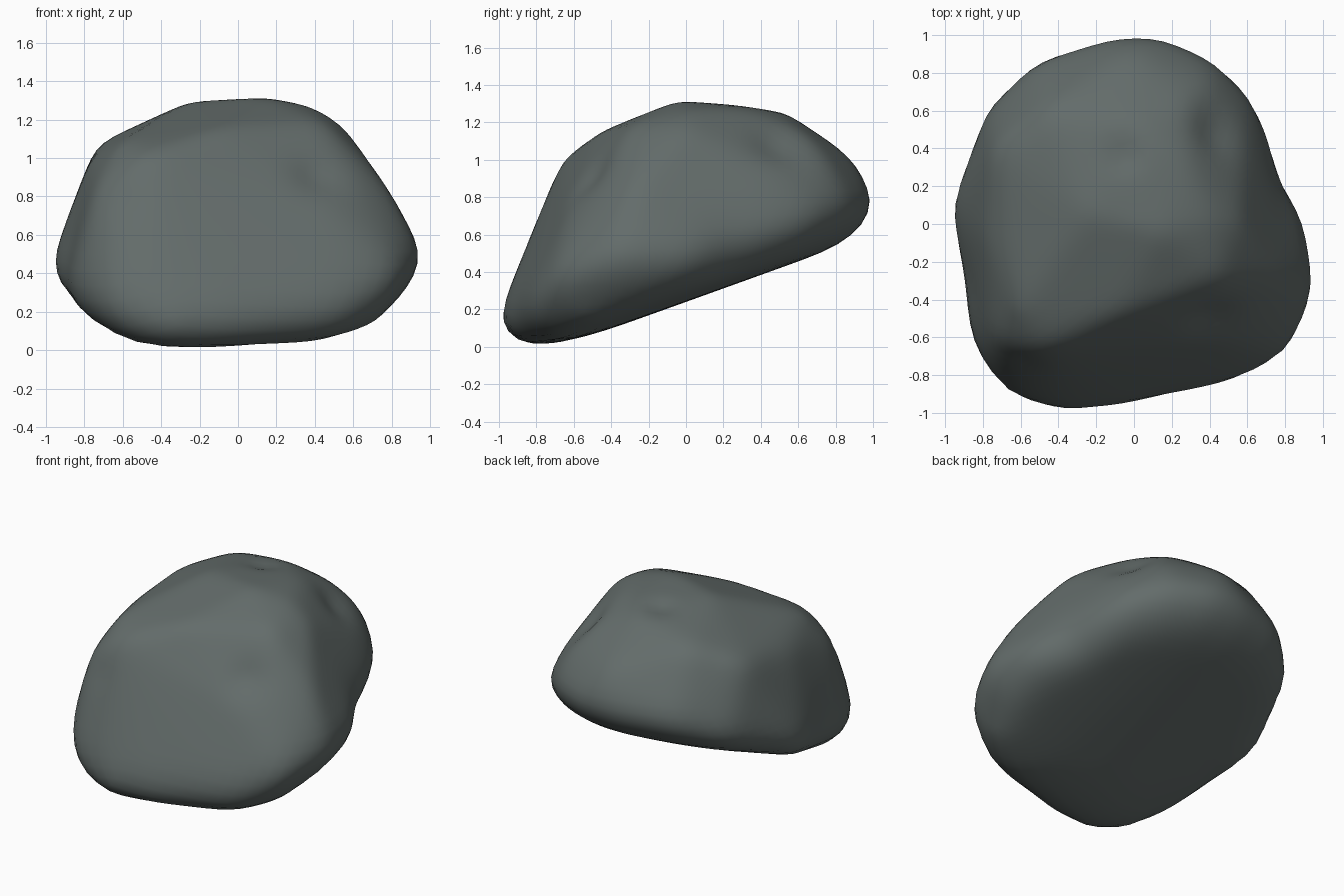
import bpy, bmesh, math
from mathutils import Vector
from mathutils.bvhtree import BVHTree

default_cube = bpy.data.objects.get("Cube")
if default_cube:
    bpy.data.objects.remove(default_cube, do_unlink=True)


def underside(x, y):
    """Height of the sloping, slightly bowed underside."""
    return max(0, 0.245 + 0.36 * y + 0.1 * x * x)


# Widest belt, clockwise from the +x side
belt = [(.92, 0, .5), (.97, -.35, .5), (.83, -.69, .4), (.56, -.84, .25), (-.05, -.97, .18),
        (-.4, -1, .17), (-.68, -.92, .24), (-.87, -.63, .33), (-.97, .1, .45),
        (-.78, .63, .63), (-.5, .89, .75), (-.12, 1, .77), (.15, 1, .77),
        (.42, .88, .76), (.63, .67, .7)]

# Corners of the shoulders and crown
crown = [(-.73, -.64, .83), (-.48, -.66, 1.01), (-.6, -.44, 1.08), (-.1, -.48, 1.14),
         (.45, -.28, 1.18), (.15, -.05, 1.31), (-.25, .05, 1.29), (.4, .02, 1.26),
         (.28, .3, 1.27), (0, .5, 1.27), (.3, .62, 1.14), (.55, 0, 1.16),
         (-.76, -.1, .99), (-.73, .38, 1.07), (-.45, .6, 1.18), (0, .9, 1),
         (.4, .75, .98), (.58, .5, .92), (.8, -.3, .82), (.5, -.62, .72)]

# Dents: centre, radius, depth
dents = [((.42, -.46, .88), .13, .04), ((-.05, .38, 1.28), .1, .035),
         ((.42, .5, 1.08), .14, .035), ((-.62, -.8, .8), .1, .02),
         ((.8, .25, .55), .2, .03), ((-.9, -.3, .5), .2, .015)]

# Faceted core: belt, rolled lower edge, underside and crown wrapped in a hull
centre = Vector((0, 0, .65))
wear = 1.012
core = bmesh.new()
corners = list(crown)
for x, y, z in belt:
    corners += [(x, y, z), (x * .94, y * .94, z - .13)]
    corners += [(x * s, y * s, underside(x * s, y * s)) for s in (.8, .45)]
for corner in corners:
    core.verts.new(centre + (Vector(corner) - centre) * wear)
bmesh.ops.convex_hull(core, input=core.verts[:])
bmesh.ops.recalc_face_normals(core, faces=core.faces[:])
tree = BVHTree.FromBMesh(core)

# Even skin projected on the core, then worn smooth
skin = bmesh.new()
bmesh.ops.create_icosphere(skin, subdivisions=5, radius=1)
for v in skin.verts:
    direction = v.co.normalized()
    hit = tree.ray_cast(centre + direction * 4, -direction)[0]
    v.co = hit if hit else centre + direction * .6
for _ in range(4):
    bmesh.ops.smooth_vert(skin, verts=skin.verts[:], factor=.5,
                          use_axis_x=True, use_axis_y=True, use_axis_z=True)

# Press in the dents
for v in skin.verts:
    inward = (centre - v.co).normalized()
    push = sum(depth * math.exp(-((v.co - Vector(spot)).length / radius) ** 2)
               for spot, radius, depth in dents)
    v.co += inward * push

mesh = bpy.data.meshes.new("boulder")
skin.to_mesh(mesh)
skin.free()
core.free()
boulder = bpy.data.objects.new("boulder", mesh)
bpy.context.collection.objects.link(boulder)

# Dark slate stone
colour = (.125, .15, .145, 1)
stone = bpy.data.materials.new("dark slate stone")
stone.use_nodes = True
stone.diffuse_color = colour
shader = stone.node_tree.nodes["Principled BSDF"]
shader.inputs["Base Color"].default_value = colour
shader.inputs["Roughness"].default_value = .9
mesh.materials.append(stone)
for face in mesh.polygons:
    face.use_smooth = True
